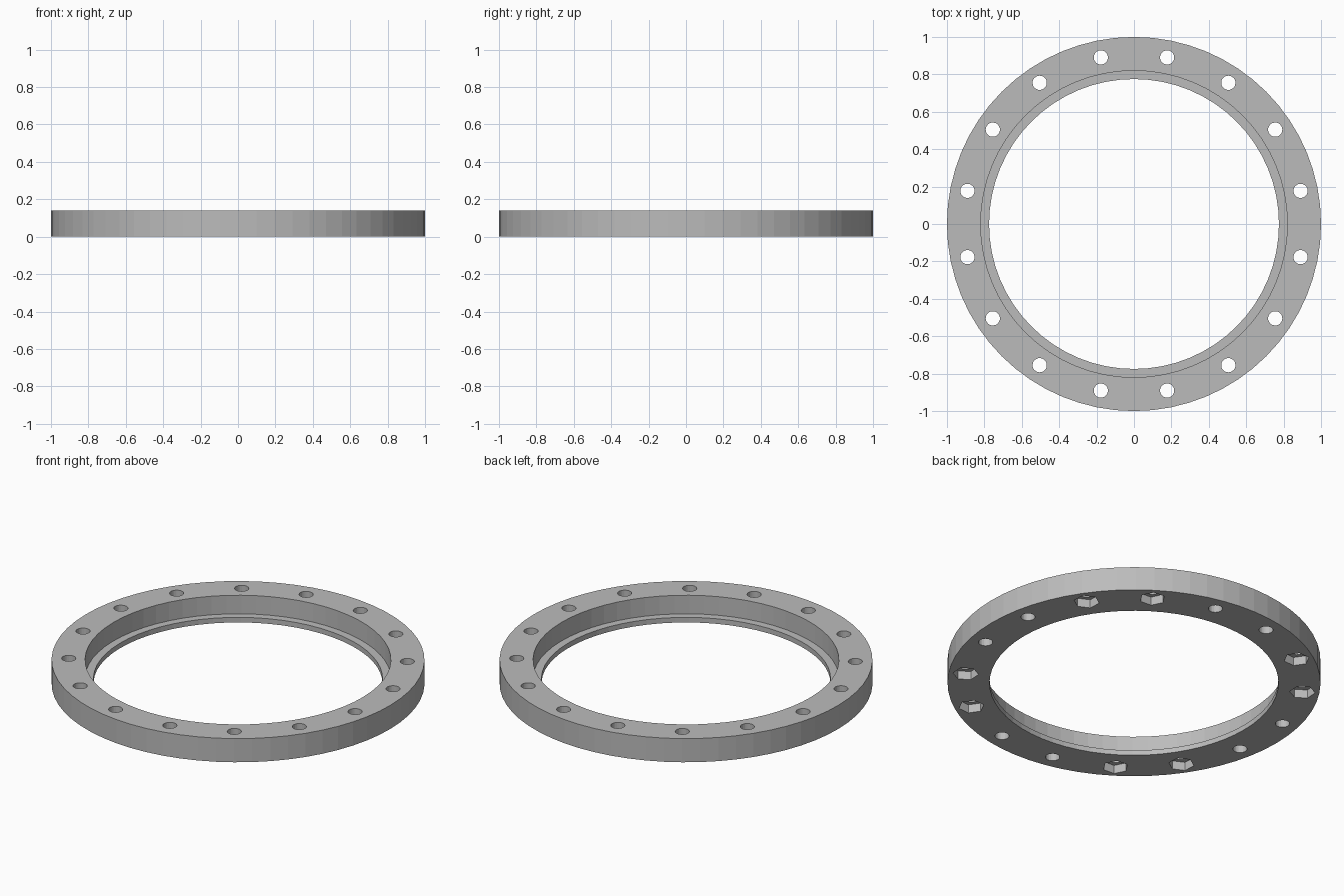
import bpy, bmesh, math
from mathutils import Matrix

cube = bpy.data.objects.get("Cube")
if cube:
    bpy.data.objects.remove(cube, do_unlink=True)

HEIGHT, LIP = 0.14, 0.03
OUTER, BORE, LIP_RADIUS = 1.0, 0.82, 0.775
BOLT_CIRCLE, HOLE, NUT = 0.908, 0.038, 0.069
NUT_DEPTH = 0.05
STEP = math.tau / 16

grey = bpy.data.materials.new("plain grey")
grey.use_nodes = True
colour = (0.5, 0.5, 0.5, 1)
grey.diffuse_color = colour
grey.node_tree.nodes["Principled BSDF"].inputs["Base Color"].default_value = colour


def make_object(name, bm):
    bmesh.ops.recalc_face_normals(bm, faces=bm.faces)
    mesh = bpy.data.meshes.new(name)
    bm.to_mesh(mesh)
    bm.free()
    mesh.materials.append(grey)
    obj = bpy.data.objects.new(name, mesh)
    bpy.context.collection.objects.link(obj)
    return obj


def prism_cutter(name, angles, radius, sides, bottom, top):
    """One upright prism at each angle round the bolt circle."""
    bm = bmesh.new()
    for a in angles:
        place = (Matrix.Rotation(a, 4, "Z")
                 @ Matrix.Translation((BOLT_CIRCLE, 0, (bottom + top) / 2))
                 @ Matrix.Rotation(math.pi / 2, 4, "Z"))
        bmesh.ops.create_cone(bm, cap_ends=True, segments=sides, radius1=radius,
                              radius2=radius, depth=top - bottom, matrix=place)
    obj = make_object(name, bm)
    obj.hide_render = True
    return obj


# Ring with an inner lip along its bottom edge, turned from a profile
bm = bmesh.new()
profile = [(LIP_RADIUS, 0), (OUTER, 0), (OUTER, HEIGHT),
           (BORE, HEIGHT), (BORE, LIP), (LIP_RADIUS, LIP)]
verts = [bm.verts.new((r, 0, z)) for r, z in profile]
edges = [bm.edges.new((v, verts[i - 1])) for i, v in enumerate(verts)]
bmesh.ops.spin(bm, geom=verts + edges, axis=(0, 0, 1), cent=(0, 0, 0),
               angle=math.tau, steps=64, use_merge=True)
bmesh.ops.remove_doubles(bm, verts=bm.verts, dist=0.0001)
ring = make_object("flange_ring", bm)

# Sixteen bolt holes, and hexagonal nut pockets under the diagonal pairs
bolt_angles = [(i + 0.5) * STEP for i in range(16)]
nut_angles = [a for i, a in enumerate(bolt_angles) if i % 4 in (1, 2)]
cutters = [prism_cutter("bolt_hole_cutter", bolt_angles, HOLE, 24, -0.1, HEIGHT + 0.1),
           prism_cutter("nut_pocket_cutter", nut_angles, NUT, 6, -0.1, NUT_DEPTH)]

bpy.context.view_layer.objects.active = ring
for cutter in cutters:
    cut = ring.modifiers.new(cutter.name, "BOOLEAN")
    cut.operation = "DIFFERENCE"
    cut.solver = "EXACT"
    cut.object = cutter
    bpy.ops.object.modifier_apply(modifier=cut.name)
    bpy.data.objects.remove(cutter, do_unlink=True)
